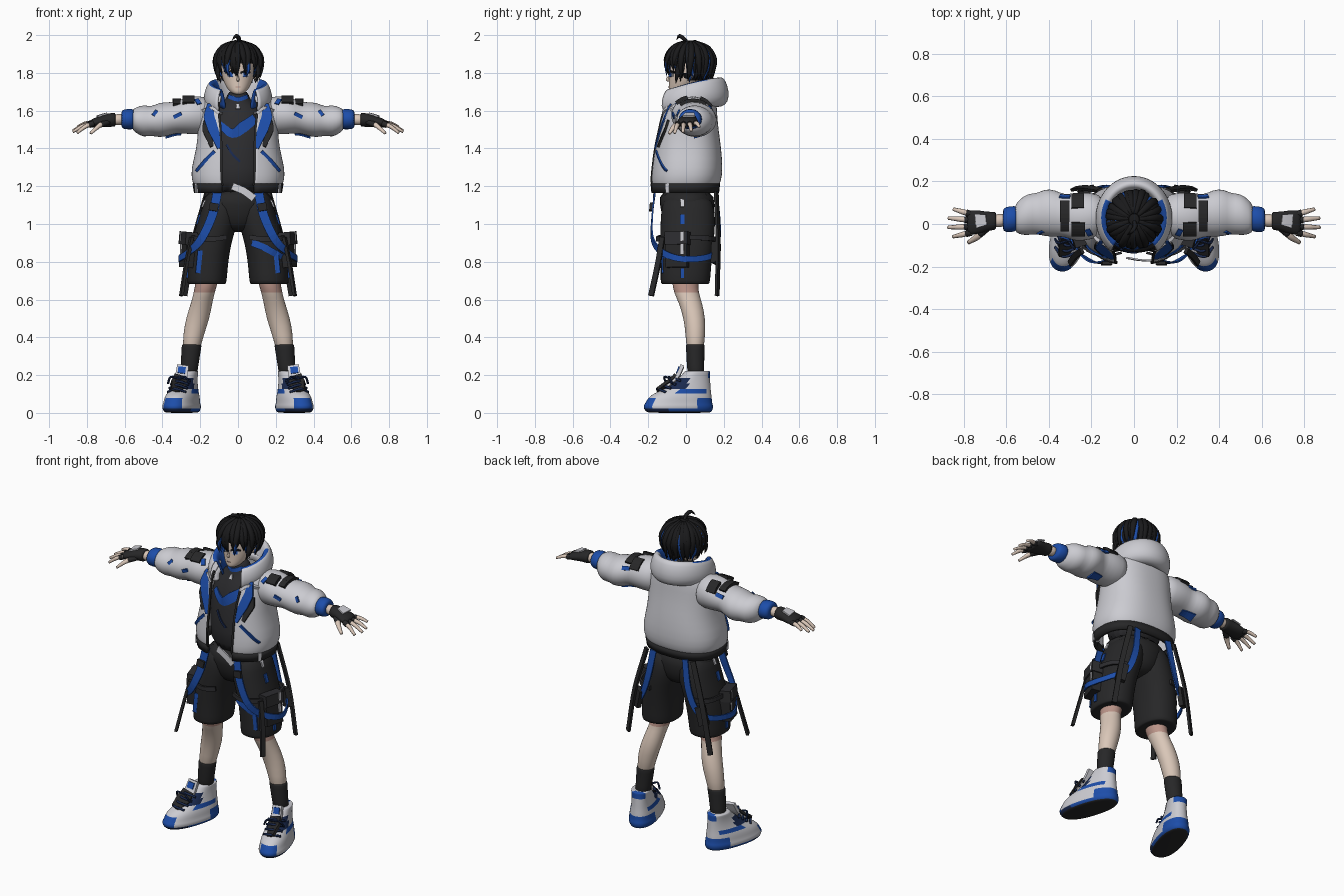
import bpy, bmesh, math, random
from math import sin, cos, pi, radians
from mathutils import Vector
from mathutils.bvhtree import BVHTree

if "Cube" in bpy.data.objects:
    bpy.data.objects.remove(bpy.data.objects["Cube"])
random.seed(4)


def material(name, r, g, b):
    m = bpy.data.materials.new(name)
    m.use_nodes = True
    m.diffuse_color = (r, g, b, 1)
    m.node_tree.nodes["Principled BSDF"].inputs["Base Color"].default_value = (r, g, b, 1)
    return m


WHITE = material("pale grey fabric", .6, .6, .64)
BLUE = material("strong blue", .012, .075, .4)
NAVY = material("navy", .01, .022, .075)
BLACK = material("black cloth", .02, .02, .021)
SHIRT = material("charcoal knit", .026, .026, .029)
HAIR = material("hair black", .01, .01, .011)
SKIN = material("skin", .7, .57, .48)
BLUSH = material("skin blush", .5, .3, .25)


def finish(name, bm, mats, mirror=False, smooth=True, sub=0, thick=0, rule=None):
    """Turn a bmesh into an object with materials and modifiers."""
    bmesh.ops.recalc_face_normals(bm, faces=bm.faces)
    mats = mats if isinstance(mats, list) else [mats]
    for f in bm.faces:
        f.smooth = smooth
        if rule:
            f.material_index = rule(f.calc_center_median())
    me = bpy.data.meshes.new(name)
    bm.to_mesh(me)
    bm.free()
    ob = bpy.data.objects.new(name, me)
    bpy.context.collection.objects.link(ob)
    for m in mats:
        me.materials.append(m)
    if mirror:
        ob.modifiers.new("mirror", "MIRROR").use_mirror_merge = False
    if sub:
        s = ob.modifiers.new("smooth", "SUBSURF")
        s.levels = s.render_levels = sub
    if thick:
        s = ob.modifiers.new("thickness", "SOLIDIFY")
        s.thickness, s.offset = thick, 0
    return ob


def skin_rows(bm, rows, closed):
    """Bridge rows of points with quads."""
    vs = [[bm.verts.new(p) for p in row] for row in rows]
    n = len(rows[0])
    for a, b in zip(vs, vs[1:]):
        for i in range(n if closed else n - 1):
            j = (i + 1) % n
            bm.faces.new((a[i], a[j], b[j], b[i]))
    if closed:
        bm.faces.new(vs[0])
        bm.faces.new(vs[-1])


def tube(name, rings, mats, axis="z", n=20, sub=1, power=1, **kw):
    """Loft of rings (t, a, b, ra, rb) stacked along z or x."""
    def point(t, a, b, ra, rb, k):
        c, s = cos(k), sin(k)
        a += ra * math.copysign(abs(c) ** power, c)
        b += rb * math.copysign(abs(s) ** power, s)
        return (a, b, t) if axis == "z" else (t, a, b)
    bm = bmesh.new()
    skin_rows(bm, [[point(*r, 2 * pi * i / n) for i in range(n)] for r in rings], True)
    return finish(name, bm, mats, sub=sub, **kw)


def strand(bm, pts, w, h, out=(0, -1, 0), n=4, k=5, on=None):
    """Sweep a flat or round section along a smooth path; 'on' drapes it on an object."""
    P = [Vector(p) for p in pts]
    w = w if isinstance(w, list) else [w] * len(P)
    Q = [P[0] * 2 - P[1]] + P + [P[-1] * 2 - P[-2]]
    path = []
    for i in range(len(P) - 1):
        a, b, c, d = Q[i:i + 4]
        for j in range(k + (i == len(P) - 2)):
            t = j / k
            p = .5 * (2 * b + (c - a) * t + (2 * a - 5 * b + 4 * c - d) * t * t
                      + (3 * b - a - 3 * c + d) * t ** 3)
            path.append((p, w[i] + (w[i + 1] - w[i]) * t))
    get_out = out if callable(out) else lambda p: Vector(out)
    if on:
        tree = BVHTree.FromObject(on, bpy.context.evaluated_depsgraph_get())
        for i, (p, r) in enumerate(path):
            o = get_out(p).normalized()
            hit = tree.ray_cast(p + o * .5, -o)[0]
            path[i] = ((hit + o * .003) if hit else p, r)
    rows = []
    for i, (p, r) in enumerate(path):
        t = (path[min(i + 1, len(path) - 1)][0] - path[max(i - 1, 0)][0]).normalized()
        side = t.cross(get_out(p)).normalized()
        up = side.cross(t)
        q, f = (pi / 4, 2 ** .5) if n == 4 else (0, 1)
        hh = h if n == 4 else h * r / max(w)
        rows.append([p + f * (side * r * cos(q + 2 * pi * s / n) + up * hh * sin(q + 2 * pi * s / n))
                     for s in range(n)])
    skin_rows(bm, rows, True)


def band(name, pts, w, mat, h=.004, mirror=True, smooth=False, **kw):
    bpy.context.view_layer.update()
    bm = bmesh.new()
    strand(bm, pts, w, h, **kw)
    return finish(name, bm, mat, mirror=mirror, smooth=smooth)


# Head, face and ears
head = tube("head", [(1.685, 0, -.06, .018, .022), (1.70, 0, -.042, .045, .05), (1.735, 0, -.015, .07, .076),
                     (1.79, 0, .01, .09, .1), (1.86, 0, .02, .098, .112), (1.93, 0, .02, .07, .08)], SKIN, sub=2)
band("nose", [(0, -.09, 1.785), (0, -.099, 1.765), (0, -.088, 1.758)], [.003, .008, .005], SKIN, h=.008, n=8,
     mirror=False, smooth=True)
band("eye_white", [(.018, 0, 1.79), (.056, 0, 1.793)], [.009, .012], WHITE, h=.002, on=head)
band("iris", [(.028, 0, 1.791), (.049, 0, 1.792)], .012, BLUE, h=.004, on=head)
band("eyelash", [(.014, 0, 1.801), (.037, 0, 1.809), (.062, 0, 1.802)], .005, HAIR, h=.005, on=head)
band("mouth", [(-.012, 0, 1.725), (.012, 0, 1.725)], .0018, BLUSH, h=.002, on=head, mirror=False)
band("ear", [(.09, .02, 1.83), (.104, .03, 1.80), (.09, .02, 1.765)], [.012, .02, .008], SKIN, h=.01,
     out=(1, 0, 0), n=8, smooth=True)

# Hair: a cap covered in tapered locks
bm = bmesh.new()
bmesh.ops.create_uvsphere(bm, u_segments=32, v_segments=20, radius=1)
for v in bm.verts:
    v.co = (v.co.x * .12, .025 + v.co.y * .125, 1.85 + v.co.z * .113)
bmesh.ops.delete(bm, geom=[v for v in bm.verts if v.co.z < (1.85 if v.co.y < -.02 else 1.75)], context="VERTS")
finish("hair_cap", bm, HAIR)


def locks(name, count, grow, width, mat, keep=lambda c: True, drop=0):
    bm = bmesh.new()
    for i in range(count):
        a = 2 * pi * (i + random.uniform(-.3, .3)) / count
        c = cos(a)
        if not keep(c):
            continue
        end = 114 if c > .5 else (137 if c > -.3 else 147)
        end = radians(end + random.uniform(-12, 10) + drop)
        size = grow * random.uniform(.97, 1.04)
        pts = []
        for j in range(5):
            phi = .2 + (end - .2) * j / 4
            r = sin(phi) if phi < pi / 2 else max(sin(phi), .84)
            aa = a + .2 * sin(i * 2.4) * (j / 4) ** 2
            pts.append((size * .127 * sin(aa) * r, .022 - size * .134 * cos(aa) * r, 1.85 + .116 * size * cos(phi)))
        strand(bm, pts, [width * .5, width, width, width * .7, .001], .011,
               out=lambda p: p - Vector((0, .025, 1.84)), n=6, k=3)
    finish(name, bm, mat)


locks("outer_hair_locks", 27, 1.01, .018, HAIR)
locks("lower_hair_locks", 23, .96, .02, HAIR, drop=4)
locks("blue_under_locks", 25, .94, .016, BLUE, keep=lambda c: c < .1 or c > .5, drop=9)
band("blue_fringe_locks", [(.05, -.104, 1.87), (.056, -.107, 1.82), (.042, -.1, 1.775)], [.012, .01, .001], BLUE, h=.006, n=6)
band("cheek_locks", [(.098, -.03, 1.87), (.108, -.045, 1.8), (.09, -.055, 1.745)], [.018, .018, .001], HAIR, h=.012,
     out=(1, -.6, 0), n=6, smooth=True)
band("hair_tuft", [(0, .02, 1.95), (.005, -.01, 1.98), (-.01, -.035, 1.995), (-.03, -.05, 1.975)],
     [.008, .012, .011, .001], HAIR, h=.01, n=6, mirror=False, smooth=True)

# Shirt with high neck
shirt = tube("shirt", [(1.14, 0, 0, .16, .135), (1.3, 0, -.005, .17, .135), (1.45, 0, 0, .17, .125),
                       (1.56, 0, .01, .16, .11), (1.63, 0, .02, .1, .08), (1.66, 0, .015, .06, .065),
                       (1.71, 0, .01, .056, .06)], SHIRT)
band("chest_strap", [(-.10, 0, 1.53), (-.03, 0, 1.48), (.03, 0, 1.515), (.09, 0, 1.56)], [.016, .024, .03, .024], BLUE,
     mirror=False, on=shirt)
band("collar_band", [(-.05, 0, 1.675), (0, 0, 1.66), (.05, 0, 1.675)], .011, BLUE, mirror=False, on=shirt)
band("pendant", [(0, 0, 1.635), (0, 0, 1.61)], [.006, .012], WHITE, mirror=False, on=shirt)
band("shirt_drawcord", [(-.06, 0, 1.42), (-.03, 0, 1.37), (.01, 0, 1.33)], .006, NAVY, mirror=False, on=shirt)


# Open jacket: z, half width, front y, back y, half opening
def jacket_row(z, w, front, back, gap, n=36):
    t0 = math.asin((gap / w) ** 1.2)
    row = []
    for i in range(n + 1):
        t = t0 + (2 * pi - 2 * t0) * i / n
        s, c = sin(t), cos(t)
        row.append((w * math.copysign(abs(s) ** .83, s),
                    (front + back) / 2 - (back - front) / 2 * math.copysign(abs(c) ** .83, c), z))
    return row


body = [(1.205, .226, -.178, .166, .083), (1.23, .238, -.184, .18, .085), (1.29, .243, -.18, .188, .088),
        (1.4, .212, -.168, .18, .088), (1.5, .205, -.148, .165, .092), (1.58, .203, -.13, .158, .1),
        (1.645, .185, -.1, .155, .1), (1.69, .13, -.065, .14, .08)]
rows = [jacket_row(*r) for r in body]
bm = bmesh.new()
skin_rows(bm, rows, False)
jacket = finish("jacket_body", bm, WHITE, sub=1, thick=.014)
bm = bmesh.new()
skin_rows(bm, [jacket_row(1.165, .222, -.18, .164, .085), jacket_row(1.215, .23, -.184, .17, .084)], False)
finish("jacket_hem", bm, BLACK, thick=.022)
band("zip_edge", [(r[0][0], r[0][1] - .006, r[0][2]) for r in rows[:-1]], .006, BLACK)
band("pocket_trim", [(.125, 0, 1.385), (.17, 0, 1.34), (.22, 0, 1.28)], .009, BLUE, on=jacket)
band("lapel", [(.14, 0, 1.635), (.14, 0, 1.57), (.125, 0, 1.5), (.102, 0, 1.4)], [.022, .042, .034, .008], BLUE, on=jacket)
band("lapel_panel", [(.172, 0, 1.55), (.165, 0, 1.5), (.138, 0, 1.41)], [.008, .024, .01], BLACK, on=jacket, h=.006)
band("lapel_edge", [(.10, 0, 1.585), (.14, 0, 1.615), (.185, 0, 1.6)], .008, WHITE, on=jacket, h=.008)
band("hem_tab", [(.205, -.09, 1.215), (.205, -.09, 1.165)], .01, WHITE, h=.02, out=(1, -.5, 0))

# Hood folded round the neck, spreading into collar wings with blue lining
rows = []
profile = [(.72, 1.625), (.98, 1.63), (1.08, 1.675), (1.03, 1.73), (.9, 1.775), (.8, 1.77), (.68, 1.71), (.58, 1.65)]
for i in range(29):
    a = radians(-146 + 292 * i / 28)
    f = (1 - cos(a)) / 2
    rows.append([((.158 * r + .03 * f * f) * sin(a), .045 + .166 * r * cos(a) * (1 + .2 * f * f),
                  z - .05 * f ** 2 - (z - 1.62) * .15 * f) for r, z in profile])
bm = bmesh.new()
skin_rows(bm, rows, False)
hood = finish("hood", bm, [WHITE, BLUE], sub=1, thick=.012)
for i, p in enumerate(hood.data.polygons):
    p.material_index = int(i % 7 >= 4 and abs(i // 7 - 13.5) > 6)

# Sleeves, shoulder patches and cuffs
sleeve = tube("sleeve", [(.13, .04, 1.575, .09, .09), (.2, .037, 1.575, .112, .105), (.28, .033, 1.575, .118, .098),
                         (.325, .038, 1.565, .098, .084), (.37, .05, 1.555, .112, .09), (.42, .054, 1.55, .113, .094),
                         (.455, .048, 1.545, .096, .076), (.5, .046, 1.545, .1, .088), (.54, .032, 1.55, .083, .068),
                         (.565, .025, 1.553, .058, .052)], WHITE, axis="x", mirror=True)
up, front_up = (0, 0, 1), (0, -.7, 1)
for name, a, b, w, out in [("front_shoulder_patch", (.262, -.045), (.262, .015), .032, front_up),
                           ("front_arm_patch", (.325, -.03), (.325, .02), .02, front_up),
                           ("rear_shoulder_patch", (.265, .075), (.265, .135), .03, up),
                           ("outer_shoulder_patch", (.325, .01), (.325, .105), .022, up)]:
    band(name, [(*a, 1.63), (*b, 1.66)], w, BLACK, out=out, on=sleeve, h=.01)
band("shoulder_trim", [(.205, -.05, 1.63), (.22, -.02, 1.65)], .012, BLUE, out=front_up, on=sleeve)
band("sleeve_trim", [(.3, 0, 1.585), (.34, 0, 1.565)], .01, BLUE, on=sleeve)
band("elbow_trim", [(.43, 0, 1.6), (.45, 0, 1.575)], .009, BLUE, on=sleeve)
band("rear_sleeve_trim", [(.3, .1, 1.6), (.35, .1, 1.59)], .012, BLUE, out=(0, 1, .6), on=sleeve)
band("under_sleeve_patch", [(.3, .05, 1.5), (.38, .06, 1.5)], [.02, .03], BLUE, out=(0, .3, -1), on=sleeve)
tube("sleeve_cuff", [(.55, .025, 1.555, .05, .048), (.555, .025, 1.555, .063, .056), (.61, .02, 1.555, .061, .054),
                     (.618, .02, 1.555, .045, .04)], BLUE, axis="x", mirror=True)

# Forearm, glove, thumb and fingers
tube("forearm", [(.58, .02, 1.555, .034, .034), (.69, .012, 1.55, .033, .03)], SKIN, axis="x", mirror=True)
glove = tube("glove", [(.648, .015, 1.552, .036, .033), (.652, .015, 1.552, .044, .038), (.69, .012, 1.55, .045, .036),
                       (.73, .01, 1.543, .056, .03), (.775, .006, 1.532, .06, .024), (.785, .005, 1.53, .045, .015)],
             BLACK, axis="x", mirror=True)
band("glove_patch", [(.695, .02, 1.56), (.745, .014, 1.56)], [.024, .034], WHITE, out=up, on=glove)
fingers = [(.046, .85, .07, 1.515), (.018, .873, .028, 1.495), (-.012, .875, -.016, 1.488), (-.04, .852, -.06, 1.482)]
for i, (y, tx, ty, tz) in enumerate(fingers):
    root, tip = Vector((.765, y, 1.533)), Vector((tx, ty, tz))
    mid = root.lerp(tip, .5) + Vector((0, 0, .008))
    kw = dict(out=up, n=8, smooth=True)
    band("finger_%d" % i, [root, mid, tip], [.014, .0125, .008], SKIN, h=.0125, **kw)
    band("finger_sleeve_%d" % i, [root, root.lerp(mid, .55)], .0158, BLACK, h=.0158, **kw)
band("thumb", [(.70, -.015, 1.54), (.735, -.058, 1.52), (.78, -.088, 1.48)], [.018, .016, .009], SKIN, h=.015,
     out=up, n=8, smooth=True)
band("thumb_sleeve", [(.69, -.012, 1.54), (.728, -.05, 1.525)], [.022, .018], BLACK, h=.018, out=up, n=8, smooth=True)

# Shorts and belt
tube("shorts_waist", [(.955, 0, .01, .06, .08), (1.0, 0, .01, .15, .13), (1.1, 0, .008, .192, .15),
                      (1.19, 0, 0, .18, .145)], BLACK)
short_leg = tube("shorts_leg", [(1.16, .085, .008, .085, .12), (1.08, .092, .01, .102, .143), (1.0, .11, .01, .108, .147),
                                (.9, .144, .005, .108, .143), (.78, .16, 0, .107, .135), (.69, .165, -.004, .106, .133),
                                (.68, .165, -.004, .1, .127), (.685, .165, -.004, .075, .09)], BLACK, mirror=True, power=.9)
band("belt_end", [(-.03, -.16, 1.2), (.03, -.17, 1.175), (.085, -.172, 1.135)], .019, WHITE, mirror=False)


def leg_out(p):
    return Vector(((p.x - .12) * (1 if p.z < .87 or p.y > 0 else .35), p.y, 0))


# Harness straps, pouches and hanging tails
band("blue_harness_loop", [(.105, -.162, 1.19), (.135, -.178, 1.05), (.195, -.178, .92), (.262, -.125, .85),
                           (.312, -.02, .815), (.262, .115, .825), (.19, .165, .87), (.14, .178, 1.0), (.11, .165, 1.17)],
     [.024, .024, .022, .017, .016, .016, .018, .02, .02], BLUE, out=leg_out)
band("blue_thigh_strap", [(.075, 0, .9), (.15, 0, .87), (.23, 0, .825)], .018, BLUE, on=short_leg, mirror=False)
band("blue_front_stripe", [(.2, 0, .86), (.212, 0, .74)], .013, BLUE, on=short_leg)
for name, hi, lo, w, mat in [("white_side_dash", 1.14, 1.09, .009, WHITE), ("blue_side_dash", 1.05, 1.0, .012, BLUE),
                             ("blue_hem_dash", .765, .715, .01, BLUE)]:
    band(name, [(.2, -.02, hi), (.2, -.02, lo)], w, mat, out=(1, 0, 0), on=short_leg)
band("thigh_strap", [(.06, -.135, .93), (.14, -.152, .92), (.235, -.11, .925), (.265, 0, .93), (.235, .115, .925),
                     (.14, .155, .92)], .013, SHIRT, out=lambda p: Vector((p.x - .12, p.y, 0)), h=.006)
band("strap_buckle", [(.125, -.183, 1.11), (.132, -.187, 1.07)], .024, BLACK, h=.008)
band("pouch", [(.255, -.045, .95), (.268, -.045, .77)], .058, BLACK, out=(1, -.3, 0), h=.03, k=1)
band("pouch_flap", [(.262, -.045, .958), (.268, -.045, .89)], .062, SHIRT, out=(1, -.3, 0), h=.031, k=1)
band("white_pouch_stripe", [(.302, -.02, .96), (.302, -.02, .84)], .008, WHITE, out=(1, -.3, 0))
band("front_tail", [(.245, -.125, .93), (.275, -.15, .78), (.3, -.185, .62)], .014, BLACK, out=(1, -.4, 0), h=.008)
band("rear_tail", [(.16, .16, 1.17), (.235, .17, .9), (.285, .165, .62)], .015, BLACK, out=(.5, 1, 0), h=.007)
band("rear_buckle", [(.21, .16, .9), (.235, .155, .79)], .03, BLACK, out=(.5, 1, 0), h=.014)

# Legs and socks
tube("leg", [(.76, .155, 0, .066, .075), (.69, .166, -.005, .06, .07), (.64, .178, 0, .056, .066), (.58, .193, .025, .057, .062),
             (.5, .213, .045, .063, .058), (.42, .235, .05, .056, .053), (.3, .252, .048, .044, .044)], [SKIN, BLUSH],
     mirror=True, rule=lambda c: int(c.z > .635))
tube("sock", [(.17, .264, .055, .045, .045), (.25, .257, .05, .047, .046), (.35, .246, .049, .053, .05),
              (.362, .245, .049, .053, .05), (.364, .245, .049, .04, .04)], BLACK, mirror=True)

# Shoes: z, toe y, heel y, half width
shoe_rings = [(0, -.2, .125, .062), (.004, -.22, .137, .076), (.022, -.235, .145, .086), (.04, -.236, .145, .086),
              (.05, -.226, .14, .081), (.08, -.212, .138, .079), (.102, -.18, .135, .072), (.125, -.125, .132, .064),
              (.155, -.075, .13, .057), (.185, -.04, .128, .054), (.21, -.015, .127, .055), (.224, -.005, .128, .056),
              (.222, .005, .115, .045)]


def shoe_rule(c):
    if c.z < .006:
        return 2
    if c.z < .03:
        return 1 if c.y > -.12 else 3
    if c.z < .078:
        return 1 if c.y > .05 or (c.y < -.17 and abs(c.x) < .05) else 0
    if .1 < c.z < .13 and -.06 < c.y < .1 or c.z > .19 and c.y > .11:
        return 1
    return 3 if .13 < c.z < .19 and c.y < 0 else 0


ankle = Vector((.268, .06, 0))


def splay(x, y, z):
    t = radians(17)
    return (ankle.x + x * cos(t) - (y - ankle.y) * sin(t), ankle.y + x * sin(t) + (y - ankle.y) * cos(t), z)


shoe = tube("shoe", [(z, 0, (a + b) / 2, w, (b - a) / 2) for z, a, b, w in shoe_rings], [WHITE, BLUE, BLACK, NAVY],
            n=32, power=.88, mirror=True, rule=shoe_rule)
for v in shoe.data.vertices:
    v.co = splay(*v.co)
band("shoe_tongue", [splay(0, -.11, .135), splay(0, -.055, .185), splay(0, -.022, .25)], [.03, .034, .03], WHITE, h=.01)
band("tongue_badge", [splay(0, -.05, .208), splay(0, -.036, .242)], .02, BLUE, h=.008)
band("lace_panel", [splay(0, -.16, .118), splay(0, -.1, .155), splay(0, -.06, .195)], [.024, .042, .034], BLACK, h=.008)
for i in range(4):
    y, z = -.155 + .027 * i, .128 + .02 * i
    band("lace_%d" % i, [splay(-.05, y + .025, z - .018), splay(0, y - .008, z), splay(.05, y + .025, z - .018)],
         .007, NAVY, h=.007, n=6, smooth=True)
for s in (-1, 1):
    band("lace_bow", [splay(0, -.085, .18), splay(s * .04, -.11, .19), splay(s * .06, -.095, .155)], .006, NAVY, h=.006, n=6)
